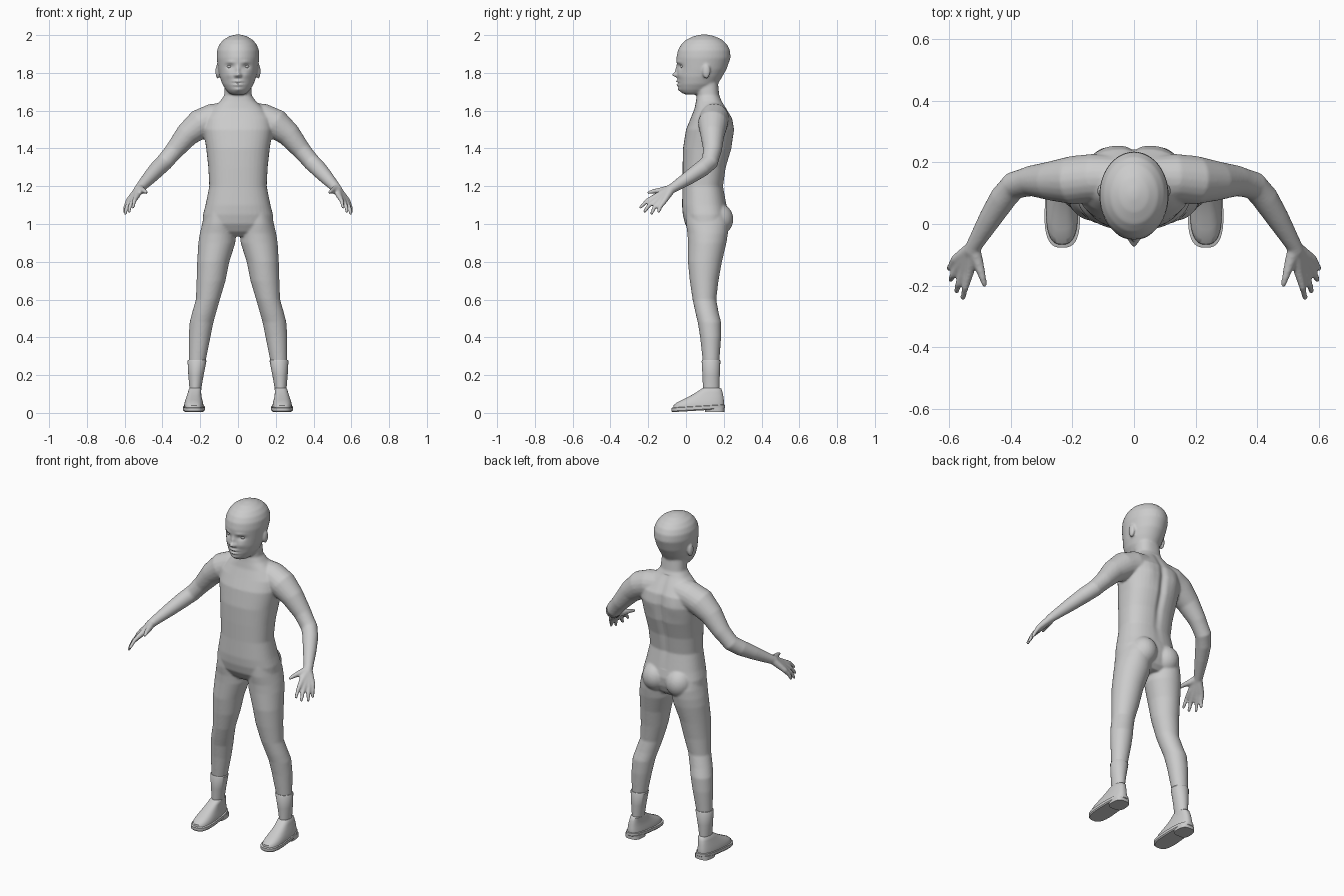
import bpy, bmesh
from math import sin, cos, pi, exp, copysign
from mathutils import Vector, Matrix


def skin(bm, rings):
    """Join equal-sized rings of points into a closed lofted shell."""
    vr = [[bm.verts.new(p) for p in r] for r in rings]
    n = len(vr[0])
    for a, b in zip(vr, vr[1:]):
        for i in range(n):
            bm.faces.new((a[i], a[(i + 1) % n], b[(i + 1) % n], b[i]))
    bm.faces.new(vr[0])
    bm.faces.new(vr[-1])


def stack(bm, rows, side=1, e=2.0, taper=0.0, shear=0.0, n=40):
    """Loft of horizontal sections: z, x min, x max, y front, y back."""
    rings = []
    for z, x0, x1, y0, y1 in rows:
        ring = []
        for i in range(n):
            a = 2 * pi * i / n
            c, s = cos(a), sin(a)
            c = copysign(abs(c) ** (2 / e), c)
            s = copysign(abs(s) ** (2 / e), s)
            y = (y0 + y1) / 2 + s * (y1 - y0) / 2
            x = (x0 + x1) / 2 + c * (1 - taper * (s + 1) / 2) * (x1 - x0) / 2
            ring.append((side * x, y, z + shear * (y + 0.07)))
        rings.append(ring)
    skin(bm, rings)


def tube(bm, pts, side=1, n=20):
    """Round tube along x, y, z, radius points, with domed tip."""
    P = [Vector(p[:3]) for p in pts]
    R = [p[3] for p in pts]
    d = (P[-1] - P[-2]).normalized()
    r = R[-1]
    P += [P[-1] + d * r * 0.6, P[-1] + d * r * 0.9]
    R += [r * 0.75, r * 0.3]
    rings = []
    for i, p in enumerate(P):
        t = P[min(i + 1, len(P) - 1)] - P[max(i - 1, 0)]
        q = t.to_track_quat('Z', 'Y')
        ring = [p + q @ Vector((R[i] * cos(2 * pi * k / n), R[i] * sin(2 * pi * k / n), 0)) for k in range(n)]
        rings.append([(side * v.x, v.y, v.z) for v in ring])
    skin(bm, rings)


def ball(bm, c, s):
    m = Matrix.Translation(c) @ Matrix.Diagonal((*s, 1))
    bmesh.ops.create_uvsphere(bm, u_segments=24, v_segments=16, radius=1, matrix=m)


def finish(bm, name, angle=0.7):
    bmesh.ops.recalc_face_normals(bm, faces=bm.faces)
    me = bpy.data.meshes.new(name)
    bm.to_mesh(me)
    bm.free()
    ob = bpy.data.objects.new(name, me)
    bpy.context.collection.objects.link(ob)
    bpy.ops.object.select_all(action='DESELECT')
    ob.select_set(True)
    bpy.context.view_layer.objects.active = ob
    bpy.ops.object.shade_smooth_by_angle(angle=angle)
    return ob


def sym(rows):
    return [(z, -w, w, a, b) for z, w, a, b in rows]


body = bmesh.new()
# torso and neck
stack(body, sym([(.935, .10, .05, .18), (.96, .16, .02, .205), (1.0, .188, -.005, .22),
                 (1.05, .185, -.017, .225), (1.1, .172, -.021, .215), (1.2, .152, -.018, .197),
                 (1.3, .157, -.018, .212), (1.4, .168, -.016, .242), (1.5, .185, .0, .254),
                 (1.56, .18, .025, .245), (1.61, .14, .045, .215), (1.65, .095, .053, .19),
                 (1.68, .073, .057, .176), (1.76, .068, .045, .168)]), e=2.4)
# head
stack(body, sym([(1.685, .032, .0, .07), (1.693, .048, -.022, .11), (1.71, .064, -.036, .145),
                 (1.74, .083, -.042, .168), (1.78, .097, -.046, .192), (1.82, .105, -.047, .215),
                 (1.88, .113, -.051, .236), (1.92, .111, -.043, .233), (1.95, .099, -.026, .218),
                 (1.975, .078, .0, .192), (1.994, .046, .04, .152), (2.003, .012, .08, .112)]))
for s in (1, -1):
    # ears and buttocks
    ball(body, (s * .107, .108, 1.808), (.013, .021, .039))
    ball(body, (s * .078, .168, 1.025), (.078, .083, .085))
    # legs
    stack(body, [(1.06, .03, .175, .0, .21), (1.0, .02, .19, .0, .225), (.95, .012, .202, .008, .222),
                 (.9, .014, .21, .01, .214), (.8, .046, .216, .01, .19), (.7, .066, .219, .02, .172),
                 (.6, .096, .223, .035, .16), (.53, .116, .243, .05, .173), (.48, .13, .256, .062, .186),
                 (.4, .146, .261, .075, .186), (.28, .17, .261, .088, .177), (.24, .18, .255, .092, .172)], s)
    # arms
    tube(body, [(.05, .15, 1.575, .07), (.13, .15, 1.56, .078), (.2, .142, 1.53, .079), (.27, .14, 1.472, .064),
                (.335, .14, 1.392, .05), (.39, .125, 1.327, .046), (.425, .085, 1.293, .044),
                (.465, .022, 1.25, .038), (.52, -.07, 1.19, .026), (.53, -.09, 1.178, .024)], s)
    # fingers: wrist, knuckle, middle joint, tip
    W = (.523, -.075, 1.187, .023)
    for k, m, t in (((.535, -.157, 1.148), (.548, -.205, 1.125), (.556, -.24, 1.088)),
                    ((.553, -.152, 1.13), (.57, -.195, 1.1), (.577, -.22, 1.066)),
                    ((.57, -.138, 1.12), (.588, -.167, 1.09), (.597, -.182, 1.056)),
                    ((.581, -.115, 1.122), (.595, -.137, 1.09), (.602, -.145, 1.066))):
        tube(body, [W, (*k, .0155), (*m, .0115), (*t, .009)], s)
    # thumb
    tube(body, [W, (.507, -.125, 1.178, .018), (.494, -.168, 1.174, .0125), (.486, -.198, 1.166, .009)], s)
body_ob = finish(body, "body")

# fuse the parts into one smooth skin
rm = body_ob.modifiers.new("fuse", 'REMESH')
rm.mode = 'VOXEL'
rm.voxel_size = 0.006
sm = body_ob.modifiers.new("soften", 'SMOOTH')
sm.factor = 0.5
sm.iterations = 7
fused = bpy.data.meshes.new_from_object(body_ob.evaluated_get(bpy.context.evaluated_depsgraph_get()))
body_ob.modifiers.clear()
body_ob.data = fused

# face and back relief: x, z, width, height, push along y
face = [(0, 1.79, .014, .012, -.026), (0, 1.815, .010, .018, -.011), (.013, 1.785, .008, .008, -.007),
        (.043, 1.834, .020, .013, .012), (.04, 1.857, .024, .009, -.004), (.045, 1.79, .022, .018, -.005),
        (0, 1.756, .024, .006, -.010), (0, 1.736, .022, .006, -.011), (0, 1.746, .026, .003, .005),
        (0, 1.712, .022, .012, -.006)]
back = [(0, 1.42, .02, .2, -.014), (.085, 1.5, .04, .06, .006)]
for v in fused.vertices:
    x, y, z = abs(v.co.x), v.co.y, v.co.z
    if z > 1.69 and y < .04:
        table = face
    elif 1.1 < z < 1.66 and y > .17 and x < .2:
        table = back
    else:
        continue
    for cx, cz, w, h, d in table:
        v.co.y += d * exp(-((x - cx) / w) ** 2 - ((z - cz) / h) ** 2)
fused.shade_smooth()

for s, side in ((1, "left"), (-1, "right")):
    # eyes
    bm = bmesh.new()
    ball(bm, (s * .044, -.016, 1.834), (.015, .013, .010))
    finish(bm, side + "_eye")
    # sock cuffs
    bm = bmesh.new()
    stack(bm, [(.09, .198, .256, .09, .175), (.13, .194, .257, .09, .176), (.2, .182, .263, .087, .179),
               (.275, .167, .267, .083, .182), (.28, .17, .264, .086, .179)], s)
    finish(bm, side + "_sock")
    # shoe uppers
    bm = bmesh.new()
    stack(bm, [(.02, .178, .29, -.068, .2), (.04, .178, .29, -.066, .202), (.055, .181, .287, -.048, .202),
               (.07, .185, .282, -.018, .2), (.09, .19, .275, .022, .197), (.11, .192, .268, .056, .193),
               (.128, .191, .263, .083, .187), (.132, .195, .259, .088, .182)], s, 2.6, .2)
    finish(bm, side + "_shoe")
    # soles and heels
    bm = bmesh.new()
    stack(bm, [(.004, .176, .291, -.072, .2), (.01, .17, .296, -.077, .206), (.026, .17, .296, -.077, .206),
               (.028, .174, .292, -.073, .202)], s, 2.8, .2, .06)
    stack(bm, [(.0, .183, .283, .1, .203), (.024, .183, .283, .1, .203)], s, 3, .1, .02)
    finish(bm, side + "_sole", 0.5)
